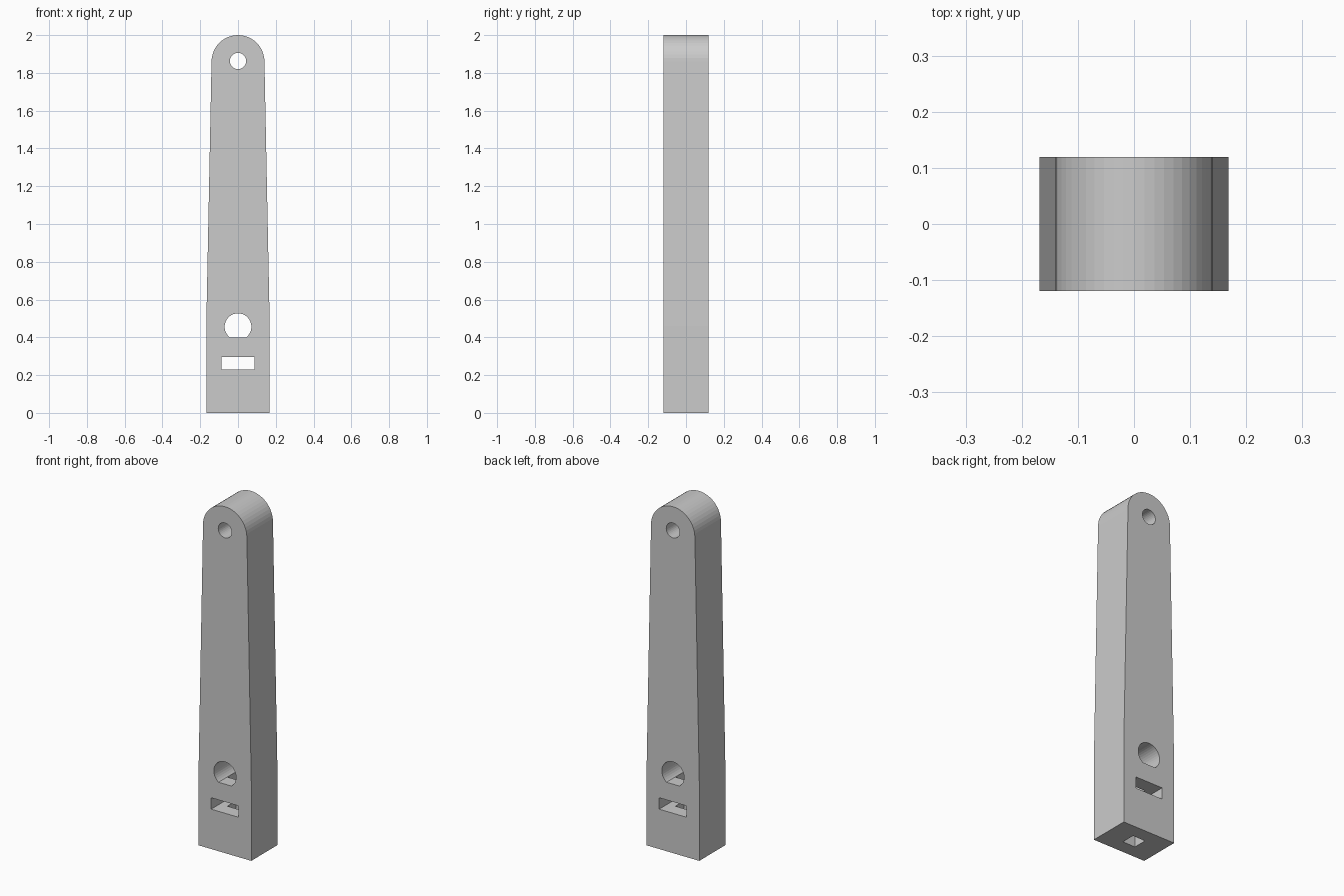
import bpy, bmesh
from math import sin, cos, asin, pi

if "Cube" in bpy.data.objects:
    bpy.data.objects.remove(bpy.data.objects["Cube"])

HALF_DEPTH = 0.119


def arc(cx, cz, r, a0, a1, n):
    """Points along an arc in the xz plane, both ends included."""
    return [(cx + r * cos(a0 + (a1 - a0) * i / n),
             cz + r * sin(a0 + (a1 - a0) * i / n)) for i in range(n + 1)]


def prism(name, profile, half_depth):
    """Extrude an xz profile symmetrically along y."""
    bm = bmesh.new()
    face = bm.faces.new([bm.verts.new((x, -half_depth, z)) for x, z in profile])
    ext = bmesh.ops.extrude_face_region(bm, geom=[face])
    verts = [v for v in ext["geom"] if isinstance(v, bmesh.types.BMVert)]
    bmesh.ops.translate(bm, verts=verts, vec=(0, 2 * half_depth, 0))
    bmesh.ops.recalc_face_normals(bm, faces=bm.faces)
    mesh = bpy.data.meshes.new(name)
    bm.to_mesh(mesh)
    bm.free()
    obj = bpy.data.objects.new(name, mesh)
    bpy.context.collection.objects.link(obj)
    return obj


def rect(x, z0, z1):
    return [(-x, z0), (x, z0), (x, z1), (-x, z1)]


# Tapered arm: square foot, slim sides, rounded top
arm = prism("lever_arm",
            [(-0.168, 0), (0.168, 0), (0.168, 0.46)]
            + arc(0, 1.86, 0.14, 0, pi, 24) + [(-0.168, 0.46)], HALF_DEPTH)

# Openings: pivot hole, D-shaped shaft hole, nut slot, square screw channel
flat = asin((0.398 - 0.456) / 0.071)
cutters = [
    prism("pivot_hole", arc(0, 1.863, 0.043, 0, 2 * pi, 32)[:-1], 0.3),
    prism("shaft_hole", arc(0, 0.456, 0.071, flat, pi - flat, 30), 0.3),
    prism("nut_slot", rect(0.088, 0.23, 0.296), 0.3),
    prism("screw_channel", rect(0.04, -0.1, 0.45), 0.04),
]

bpy.context.view_layer.objects.active = arm
for cutter in cutters:
    cutter.hide_render = True
    mod = arm.modifiers.new(cutter.name, "BOOLEAN")
    mod.operation = "DIFFERENCE"
    mod.solver = "EXACT"
    mod.object = cutter
    bpy.ops.object.modifier_apply(modifier=mod.name)
    bpy.data.objects.remove(cutter)
